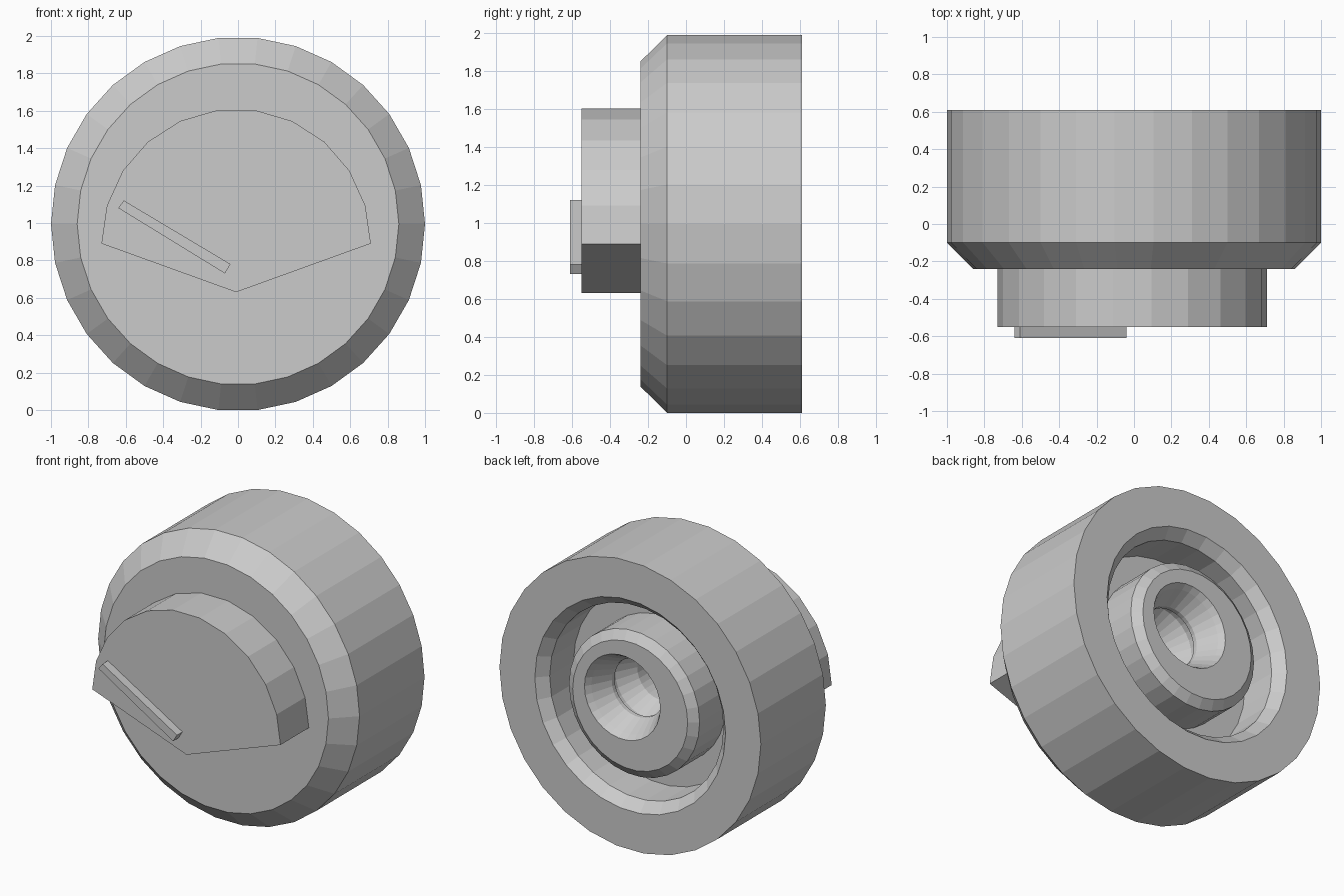
import bpy, bmesh
from math import sin, cos, pi

if "Cube" in bpy.data.objects:
    bpy.data.objects.remove(bpy.data.objects["Cube"])

SIDES = 30
CZ = 0.9945  # height of the knob axis


def finish(name, bm):
    bmesh.ops.recalc_face_normals(bm, faces=bm.faces)
    mesh = bpy.data.meshes.new(name)
    bm.to_mesh(mesh)
    bm.free()
    obj = bpy.data.objects.new(name, mesh)
    bpy.context.collection.objects.link(obj)
    return obj


def lathe(name, profile):
    """Closed solid from rings (radius, y, x offset, z offset) around the y axis."""
    bm = bmesh.new()
    rings = []
    for r, y, ox, oz in profile:
        rings.append([bm.verts.new((ox + r * cos(2 * pi * i / SIDES), y,
                                    CZ + oz + r * sin(2 * pi * i / SIDES)))
                      for i in range(SIDES)])
    for a, b in zip(rings, rings[1:]):
        for i in range(SIDES):
            j = (i + 1) % SIDES
            bm.faces.new((a[i], a[j], b[j], b[i]))
    bm.faces.new(rings[0])
    bm.faces.new(rings[-1])
    return finish(name, bm)


def prism(name, outline, y0, y1):
    """Extrude an (x, z) outline from y0 to y1."""
    bm = bmesh.new()
    a = [bm.verts.new((x, y0, z)) for x, z in outline]
    b = [bm.verts.new((x, y1, z)) for x, z in outline]
    n = len(outline)
    bm.faces.new(a)
    bm.faces.new(b)
    for i in range(n):
        j = (i + 1) % n
        bm.faces.new((a[i], a[j], b[j], b[i]))
    return finish(name, bm)


# Knob body: bevelled front, hollow back with a central hub
shell = [(0.86, -0.24), (1.0, -0.10), (1.0, 0.61),   # outside
         (0.73, 0.61), (0.665, 0.54), (0.665, 0.28),  # recess
         (0.50, 0.28), (0.50, 0.565), (0.44, 0.61)]   # hub
# Shaft bore, slightly off centre
bore = [(0.29, 0.61), (0.265, 0.57), (0.20, 0.44), (0.20, 0.41),
        (0.25, 0.40), (0.25, 0.33), (0.18, 0.19), (0.18, 0.02)]
lathe("knob_body", [(r, y, 0, 0) for r, y in shell]
      + [(r, y, 0.06, 0.042) for r, y in bore])

# Raised grip: half round top with a shallow point below
arc = [(-0.01 + 0.72 * cos(pi * i / 11), 0.89 + 0.72 * sin(pi * i / 11))
       for i in range(12)]
prism("grip", arc + [(-0.01, 0.63)], -0.55, -0.24)

# Slanted indicator bar on the grip
prism("indicator_bar", [(-0.64, 1.08), (-0.61, 1.12), (-0.04, 0.78), (-0.07, 0.73)],
      -0.61, -0.55)
